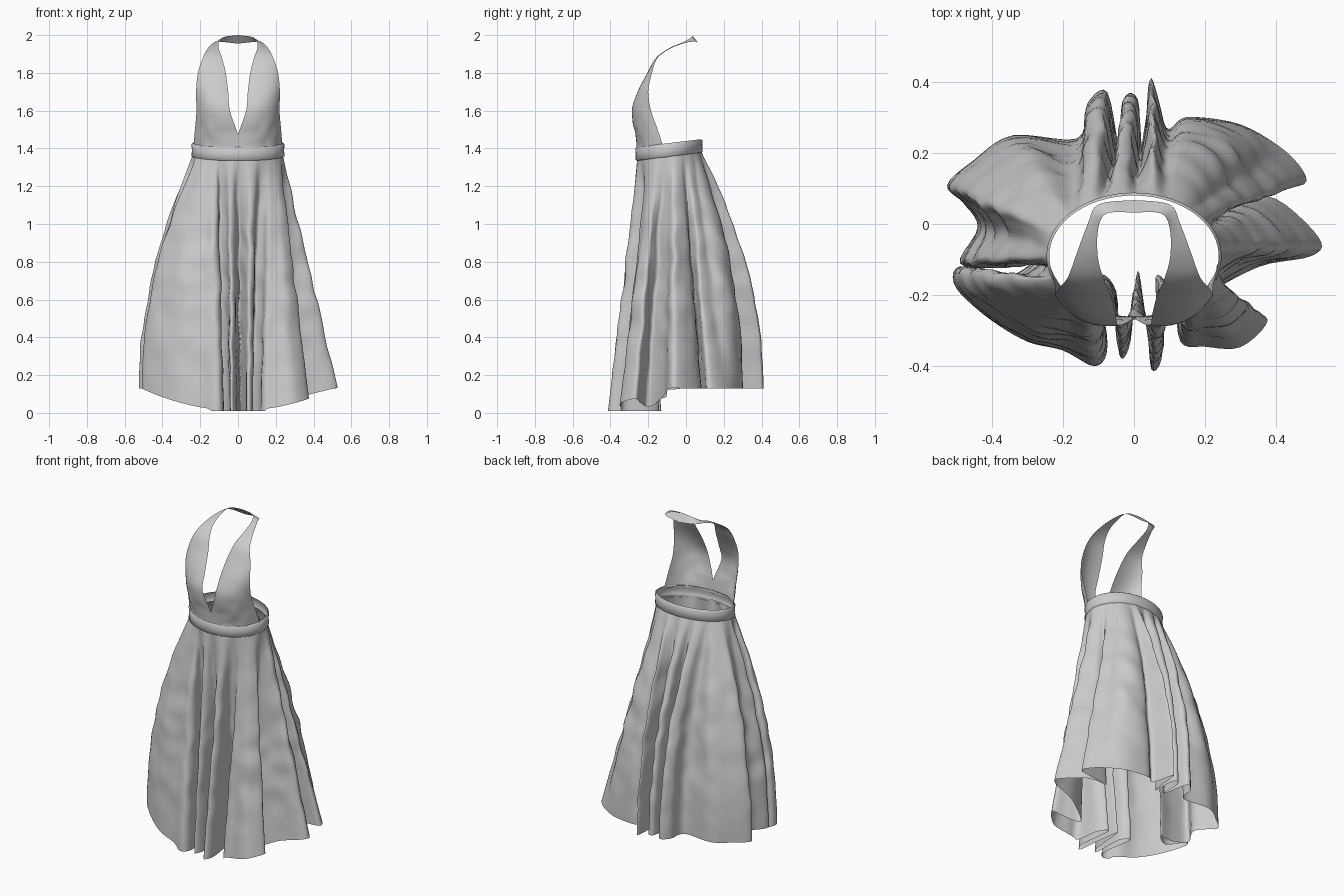
import bpy, math
from mathutils import Vector, noise

if "Cube" in bpy.data.objects:
    bpy.data.objects.remove(bpy.data.objects["Cube"])

RX, RY, CY = 0.238, 0.17, -0.09   # waist ellipse


def waist(deg, grow=0.0):
    a = math.radians(deg)          # 0 = front, 90 = right side, 180 = back
    return Vector((math.sin(a) * (RX + grow), CY - math.cos(a) * (RY + grow), 0))


def tilt(y):
    return 0.12 * (y + 0.26)       # the waistline rises toward the back


def clamp(v):
    return max(0.0, min(1.0, v))


def catmull(p0, p1, p2, p3, t):
    return 0.5 * (2 * p1 + (p2 - p0) * t + (2 * p0 - 5 * p1 + 4 * p2 - p3) * t * t
                  + (3 * p1 - p0 - 3 * p2 + p3) * t ** 3)


def sheet(name, rows, closed=False):
    n = len(rows[0])
    verts = [v for r in rows for v in r]
    faces = []
    for i in range(len(rows) - 1):
        for j in range(n if closed else n - 1):
            k = (j + 1) % n
            faces.append((i * n + j, i * n + k, (i + 1) * n + k, (i + 1) * n + j))
    me = bpy.data.meshes.new(name)
    me.from_pydata(verts, [], faces)
    me.polygons.foreach_set("use_smooth", [True] * len(faces))
    ob = bpy.data.objects.new(name, me)
    bpy.context.collection.objects.link(ob)
    return ob


# Hem outline seen from above, one list of fold points per quarter of the waist
quarters = [
    [(.01, -.13), (.035, -.28), (.05, -.41), (.08, -.36), (.06, -.15), (.11, -.20),
     (.13, -.33), (.20, -.345), (.30, -.345), (.375, -.27), (.30, -.24), (.22, -.20)],
    [(.35, -.12), (.50, -.09), (.52, -.04), (.40, .07), (.27, .08), (.40, .10),
     (.485, .12), (.43, .20), (.30, .28), (.15, .30), (.09, .27), (.05, .41), (.035, .30)],
    [(.02, .21), (.01, .35), (-.03, .35), (-.04, .21), (-.075, .37), (-.13, .34),
     (-.16, .24), (-.34, .25), (-.45, .18), (-.525, .11), (-.48, .06), (-.44, -.01)],
    [(-.49, -.11), (-.38, -.12), (-.28, -.10), (-.36, -.15), (-.49, -.12), (-.50, -.18),
     (-.40, -.27), (-.30, -.33), (-.20, -.355), (-.11, -.40), (-.075, -.34),
     (-.10, -.15), (-.05, -.19), (-.04, -.37), (-.01, -.33)],
]
hem, angles = [], []
for q, pts in enumerate(quarters):
    for j, p in enumerate(pts):
        hem.append(Vector((p[0], p[1], 0)))
        angles.append(90 * q + 90 * j / len(pts))
angles.append(360)

# Pleated skirt
STEPS, LEVELS = 5, 44
rows = []
for lv in range(LEVELS + 1):
    s = lv / LEVELS
    row = []
    for i in range(len(hem)):
        for k in range(STEPS):
            t = k / STEPS
            n = len(hem)
            h = catmull(hem[i - 1], hem[i], hem[(i + 1) % n], hem[(i + 2) % n], t)
            top = waist(angles[i] + (angles[i + 1] - angles[i]) * t)
            top.z = 1.35 + tilt(top.y)
            front_z = 0.012 + 0.45 * h.x ** 2
            h.z = front_z + (0.13 - front_z) * clamp((h.y + 0.17) / 0.15)
            if h.y < -0.1 and abs(h.x) < 0.15:
                h.z = 0.01
            power = 1 + clamp(max(-h.x / 0.3, (h.y - abs(h.x) * 0.5) / 0.2))
            f = 1 - (1 - s) ** power
            p = top.lerp(h, f)
            p.z = top.z + (h.z - top.z) * s
            amp = 0.012 * math.sin(math.pi * min(s, 0.95))
            w = noise.noise_vector(p * 9) * amp
            row.append(p + Vector((w.x, w.y, 0)))
    rows.append(row)
sheet("skirt", rows, closed=True)

# Waistband
band = []
for z, grow in ((1.335, 0.0), (1.34, 0.008), (1.37, 0.006), (1.40, 0.008), (1.408, 0.0)):
    ring = []
    for j in range(72):
        p = waist(j * 5, grow)
        p.z = z + tilt(p.y)
        ring.append(p)
    band.append(ring)
sheet("waistband", band, closed=True)

# Halter bodice: neckline edge, outer edge and outward bulge, waist to nape
ribs = [
    ((0, -.26, 1.39), (.236, -.12, 1.41), .05),
    ((0, -.265, 1.47), (.228, -.15, 1.50), .05),
    ((.043, -.285, 1.60), (.220, -.185, 1.60), .04),
    ((.052, -.25, 1.70), (.222, -.20, 1.70), .03),
    ((.065, -.20, 1.80), (.212, -.18, 1.80), .015),
    ((.085, -.155, 1.88), (.186, -.15, 1.88), .006),
    ((.102, -.09, 1.93), (.160, -.08, 1.93), .003),
    ((.100, -.01, 1.965), (.130, .00, 1.96), 0),
    ((.075, .03, 1.99), (.100, .055, 1.965), 0),
    ((0, .032, 2.0), (0, .067, 1.955), 0),
]
inner = [Vector(r[0]) for r in ribs]
outer = [Vector(r[1]) for r in ribs]
rows = []
for i in range(len(ribs) - 1):
    ids = [max(i - 1, 0), i, i + 1, min(i + 2, len(ribs) - 1)]
    for k in range(6 if i == len(ribs) - 2 else 5):
        t = k / 5
        a = catmull(*[inner[j] for j in ids], t)
        b = catmull(*[outer[j] for j in ids], t)
        a.x, b.x = max(a.x, 0), max(b.x, 0)
        if i == 0:
            a.x = 0
        bulge = ribs[i][2] * (1 - t) + ribs[i + 1][2] * t
        row = []
        for m in range(13):
            u = m / 12
            p = a.lerp(b, u) + Vector((0.55, -0.83, 0)) * bulge * 4 * u * (1 - u)
            crease = 0.012 * clamp((1.65 - p.z) / 0.15) * math.sin(math.pi * u)
            p.y += noise.noise(p * 18) * crease
            row.append(p)
        rows.append(row)
bodice = sheet("halter_bodice", rows)
mod = bodice.modifiers.new("mirror", 'MIRROR')
mod.use_axis[0] = True
